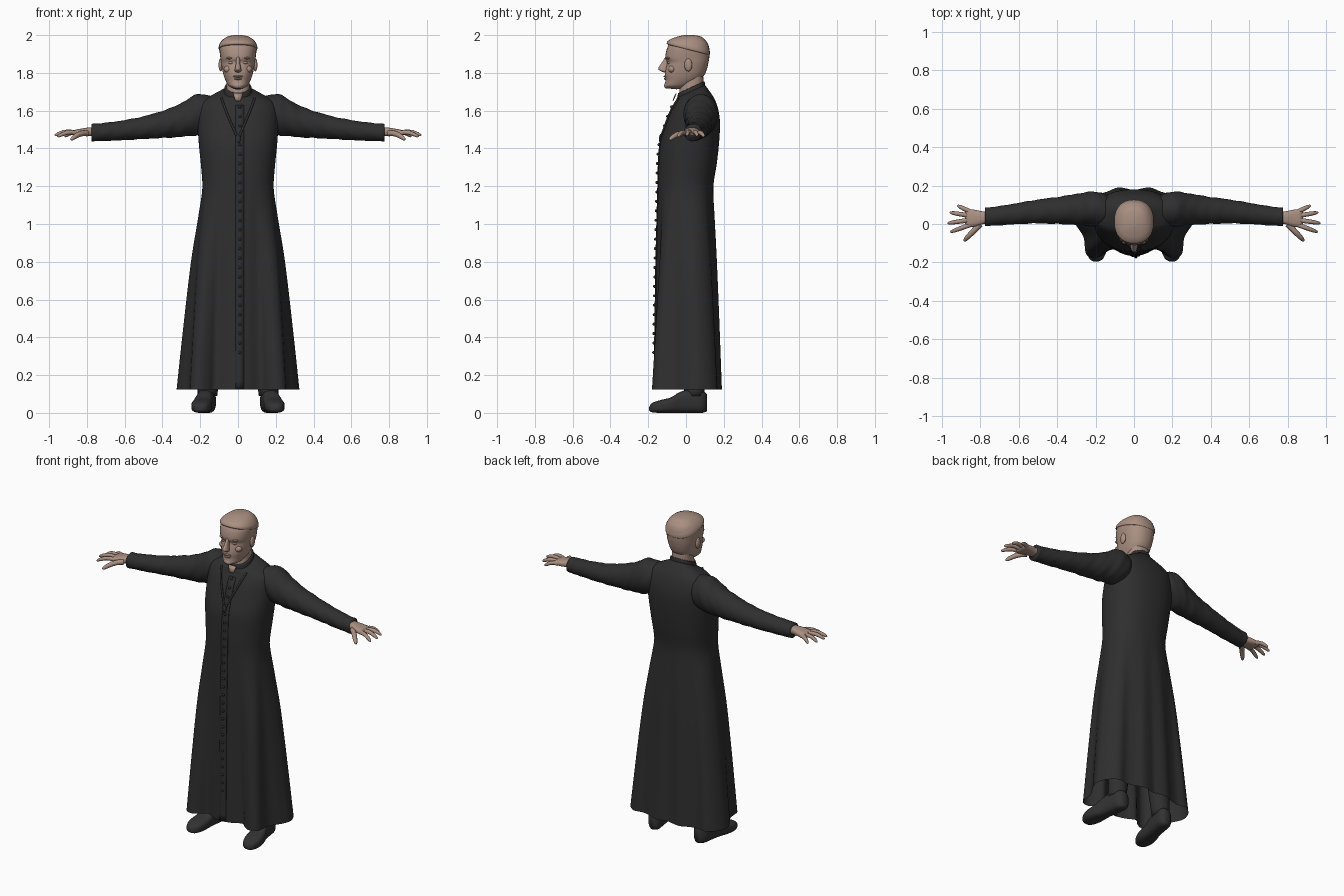
import bpy, bmesh
from math import sin, cos, pi, copysign
from mathutils import Vector

cube = bpy.data.objects.get("Cube")
if cube:
    bpy.data.objects.remove(cube, do_unlink=True)


def material(name, rgb, rough):
    m = bpy.data.materials.new(name)
    m.use_nodes = True
    m.diffuse_color = (*rgb, 1)
    node = m.node_tree.nodes["Principled BSDF"]
    node.inputs["Base Color"].default_value = (*rgb, 1)
    node.inputs["Roughness"].default_value = rough
    return m


CLOTH = material("black cloth", (0.028, 0.028, 0.028), 0.9)
LEATHER = material("black leather", (0.032, 0.032, 0.032), 0.7)
SKIN = material("skin", (0.40, 0.275, 0.22), 0.8)


def spline(keys, t):
    """Catmull-Rom sample of a list of tuples, t from 0 to 1."""
    f = t * (len(keys) - 1)
    i = min(int(f), len(keys) - 2)
    u = f - i
    a, b, c, d = (keys[max(0, min(len(keys) - 1, i + k))] for k in (-1, 0, 1, 2))
    return [0.5 * (2 * q + (r - p) * u + (2 * p - 5 * q + 4 * r - s) * u * u
                   + (3 * q - p - 3 * r + s) * u ** 3) for p, q, r, s in zip(a, b, c, d)]


def finish(obj, mat, mirror=False):
    obj.data.materials.clear()
    obj.data.materials.append(mat)
    obj.data.shade_smooth()
    if mirror:
        obj.modifiers.new("Mirror", "MIRROR").use_mirror_merge = False
    return obj


def from_bmesh(name, bm, mat, mirror=False):
    bmesh.ops.recalc_face_normals(bm, faces=bm.faces)
    mesh = bpy.data.meshes.new(name)
    bm.to_mesh(mesh)
    bm.free()
    obj = bpy.data.objects.new(name, mesh)
    bpy.context.scene.collection.objects.link(obj)
    return finish(obj, mat, mirror)


def loft(name, keys, point, mat, sides=32, rows=4, caps=(True, True), mirror=False):
    """Skin smooth rings; point(key, t) places one vertex of a ring."""
    bm = bmesh.new()
    count = (len(keys) - 1) * rows
    rings = []
    for r in range(count + 1):
        key = spline(keys, r / count)
        rings.append([bm.verts.new(point(key, s / sides)) for s in range(sides)])
    for a, b in zip(rings, rings[1:]):
        for s in range(sides):
            n = (s + 1) % sides
            bm.faces.new((a[s], a[n], b[n], b[s]))
    for ring, cap in zip((rings[0], rings[-1]), caps):
        if cap:
            bm.faces.new(ring)
    return from_bmesh(name, bm, mat, mirror)


def tube(name, points, radii, mat, mirror=False, cyclic=False):
    curve = bpy.data.curves.new(name, "CURVE")
    curve.dimensions = "3D"
    curve.bevel_depth = 1
    curve.bevel_resolution = 3
    curve.use_fill_caps = True
    s = curve.splines.new("POLY")
    s.points.add(len(points) - 1)
    for p, co, r in zip(s.points, points, radii):
        p.co, p.radius = (*co, 1), r
    temp = bpy.data.objects.new(name, curve)
    mesh = bpy.data.meshes.new_from_object(temp)
    bpy.data.objects.remove(temp)
    obj = bpy.data.objects.new(name, mesh)
    bpy.context.scene.collection.objects.link(obj)
    return finish(obj, mat, mirror)


def ball(name, centre, scale, mat, mirror=False, seg=20):
    bm = bmesh.new()
    bmesh.ops.create_uvsphere(bm, u_segments=seg, v_segments=seg // 2, radius=1)
    bmesh.ops.scale(bm, vec=scale, verts=bm.verts)
    bmesh.ops.translate(bm, vec=centre, verts=bm.verts)
    return from_bmesh(name, bm, mat, mirror)


def rounded(v, power):
    return copysign(abs(v) ** (2 / power), v)


def upright(key, t, power=2.3):
    """Level ring: height, half width, front y, back y, tilt."""
    z, hw, yf, yb, tilt = key[:5]
    a = 2 * pi * t
    y = (yf + yb) / 2 - (yb - yf) / 2 * rounded(cos(a), power)
    return Vector((hw * rounded(sin(a), power), y, z + tilt * y))


# Cassock: oval body that spreads into a folded hem
HEM = [(0, -.17), (.06, -.155), (.12, -.128), (.16, -.16), (.205, -.18), (.25, -.155),
       (.262, -.07), (.305, 0), (.325, .06), (.3, .125), (.25, .165), (.19, .158),
       (.14, .168), (.08, .19), (0, .175)]


def cassock_point(key, t):
    p = upright(key, t)
    x, y = spline(HEM, 2 * t if t <= .5 else 2 - 2 * t)
    hem = Vector((x if t <= .5 else -x, y, p.z))
    return p.lerp(hem, max(0, key[5]))


cassock = loft("cassock", [
    (.125, .19, -.15, .145, 0, 1), (.5, .19, -.15, .145, 0, .71), (.8, .19, -.15, .145, 0, .45),
    (1.02, .188, -.149, .145, 0, .2), (1.2, .188, -.148, .145, 0, 0),
    (1.32, .197, -.145, .163, 0, 0), (1.43, .208, -.136, .175, 0, 0),
    (1.53, .213, -.105, .18, 0, 0), (1.6, .21, -.08, .172, 0, 0), (1.645, .19, -.06, .152, .1, 0),
    (1.675, .13, -.05, .125, .22, 0), (1.69, .076, -.045, .1, .45, 0)],
    cassock_point, CLOTH, sides=112, caps=(False, True))

loft("collar", [(1.675, .076, -.046, .102, .45), (1.7, .073, -.044, .1, .45),
                (1.712, .07, -.042, .097, .45)], upright, CLOTH)


# Sleeves with soft creases
def sleeve_point(key, t):
    x, cy, cz, ry, rz = key
    a = 2 * pi * t
    crease = 1 + .03 * sin(x * 75 + 3 * sin(a)) * sin(a * 2 + x * 20)
    return (x, cy + ry * crease * cos(a), cz + rz * crease * sin(a))


loft("sleeves", [
    (.12, .07, 1.585, .06, .085), (.16, .075, 1.582, .085, .1), (.21, .078, 1.58, .09, .108),
    (.26, .078, 1.565, .086, .1), (.32, .075, 1.545, .078, .085), (.4, .07, 1.527, .07, .072),
    (.5, .065, 1.51, .062, .06), (.6, .055, 1.497, .055, .053), (.7, .043, 1.488, .05, .048),
    (.775, .037, 1.484, .048, .046)], sleeve_point, CLOTH, rows=6, mirror=True)


# Hands
def palm_point(key, t):
    x, cy, cz, ry, rz = key
    a = 2 * pi * t
    return (x, cy + ry * rounded(cos(a), 2.6), cz + rz * rounded(sin(a), 2.6))


loft("palms", [(.76, .034, 1.488, .03, .024), (.79, .032, 1.488, .034, .023),
               (.83, .03, 1.485, .044, .02), (.865, .03, 1.482, .046, .016),
               (.878, .03, 1.481, .036, .008)], palm_point, SKIN, sides=24, mirror=True)

FINGERS = {"index_fingers": ((.855, -.005, 1.482), (.955, -.042, 1.462)),
           "middle_fingers": ((.862, .02, 1.484), (.97, .004, 1.468)),
           "ring_fingers": ((.86, .044, 1.482), (.958, .06, 1.466)),
           "little_fingers": ((.848, .062, 1.479), (.918, .096, 1.462)),
           "thumbs": ((.8, .0, 1.48), (.884, -.088, 1.446))}
for name, (root, tip) in FINGERS.items():
    root, tip = Vector(root), Vector(tip)
    path = [root.lerp(tip, f) + Vector((0, 0, .012 * sin(pi * f))) for f in (0, .3, .55, .8, .95, 1)]
    tube(name, path, [r * (1.25 if name == "thumbs" else 1)
                      for r in (.013, .012, .0115, .01, .007, .003)], SKIN, mirror=True)

# Neck and head
loft("neck", [(1.64, .06, -.035, .085, .4), (1.7, .061, -.036, .09, .3),
              (1.75, .06, -.03, .092, .1), (1.8, .06, -.02, .09, 0)], upright, SKIN)
loft("head", [
    (1.708, .02, -.098, -.05, -.1), (1.716, .036, -.11, -.02, -.1), (1.735, .052, -.113, .03, 0),
    (1.76, .066, -.109, .07, 0), (1.79, .077, -.112, .098, 0), (1.825, .085, -.107, .112, 0),
    (1.855, .09, -.1, .119, 0), (1.878, .093, -.109, .123, 0), (1.91, .097, -.106, .125, 0),
    (1.94, .097, -.096, .121, 0), (1.968, .084, -.078, .107, 0), (1.987, .058, -.048, .08, 0),
    (1.995, .03, -.015, .048, 0), (1.997, .004, .01, .02, 0)], upright, SKIN)
loft("cropped_hair", [
    (1.925, .094, -.094, .118, -.25), (1.93, .102, -.102, .126, -.25),
    (1.95, .1, -.096, .124, -.2), (1.975, .083, -.074, .108, -.1),
    (1.992, .056, -.045, .08, 0), (2.0, .02, -.01, .04, 0)], upright, SKIN)
loft("nose", [(1.803, .008, -.118, -.09, 0), (1.81, .018, -.135, -.09, 0),
              (1.823, .016, -.147, -.09, 0), (1.85, .011, -.131, -.085, 0),
              (1.885, .009, -.109, -.085, 0)], upright, SKIN, sides=16)
ball("upper_lip", (0, -.107, 1.782), (.026, .012, .006), SKIN)
ball("lower_lip", (0, -.106, 1.769), (.022, .011, .006), SKIN)
ball("chin", (0, -.098, 1.733), (.028, .018, .017), SKIN)
ball("eyes", (.036, -.086, 1.854), (.015, .012, .008), SKIN, mirror=True)
ball("brows", (.037, -.091, 1.878), (.026, .014, .007), SKIN, mirror=True)
ball("cheeks", (.05, -.074, 1.82), (.026, .02, .02), SKIN, mirror=True)
ball("ears", (.092, .012, 1.842), (.011, .021, .034), SKIN, mirror=True)

# Front closing: flap, buttons, throat opening, cord and pendant
bpy.context.view_layer.update()


def on_front(x, z, lift=0.0):
    hit, co, _, _ = cassock.ray_cast(Vector((x, -1, z)), Vector((0, 1, 0)))
    return Vector((x, (co.y if hit else -.045) - lift, z))


bm = bmesh.new()
columns = [[bm.verts.new(on_front(x, .13 + i * .0375, .004)) for x in (-.012, .01, .032)]
           for i in range(41)]
for a, b in zip(columns, columns[1:]):
    for k in range(2):
        bm.faces.new((a[k], a[k + 1], b[k + 1], b[k]))
flap = from_bmesh("front_flap", bm, CLOTH)
flap.modifiers.new("Solidify", "SOLIDIFY").thickness = .005

bm = bmesh.new()
for i in range(27):
    new = bmesh.ops.create_uvsphere(bm, u_segments=10, v_segments=6, radius=.008)["verts"]
    bmesh.ops.translate(bm, vec=on_front(.01, .32 + i * .05, .006), verts=new)
from_bmesh("buttons", bm, CLOTH)

bm = bmesh.new()
outline = [(-.026, 1.69), (-.014, 1.652), (.014, 1.652), (.026, 1.69)]
bm.faces.new([bm.verts.new((x, -.066 if z < 1.67 else -.05, z)) for x, z in outline])
throat = from_bmesh("throat_opening", bm, SKIN)
throat.modifiers.new("Solidify", "SOLIDIFY").thickness = .006

path = [on_front(.085 * (1 - f) + .002, 1.665 - .21 * f ** .9, .003)
        for f in (i / 12 for i in range(13))]
tube("neck_cord", path, [.006] * len(path), CLOTH, mirror=True)
ball("pendant", on_front(0, 1.45, .004), (.014, .008, .024), CLOTH)


# Shoes and trouser legs
def shoe_point(key, t):
    y, cx, hw, low, high = key
    a = 2 * pi * t
    z = (low + high) / 2 + (high - low) / 2 * rounded(sin(a), 3)
    return (cx + hw * rounded(cos(a), 2.6), y, max(0, z))


loft("shoes", [
    (-.195, .198, .012, .012, .03), (-.18, .197, .036, .003, .052), (-.135, .194, .053, 0, .068),
    (-.08, .188, .052, 0, .082), (-.03, .178, .046, 0, .112), (.03, .168, .046, 0, .125),
    (.085, .16, .043, 0, .12), (.11, .157, .022, .008, .1)], shoe_point, LEATHER, mirror=True)


def leg_point(key, t):
    z, cx, cy, r = key
    return (cx + r * cos(2 * pi * t), cy + r * sin(2 * pi * t), z)


loft("trouser_legs", [(.09, .162, .045, .052), (.25, .15, .04, .06), (.5, .13, .03, .07)],
     leg_point, CLOTH, sides=20, mirror=True)
